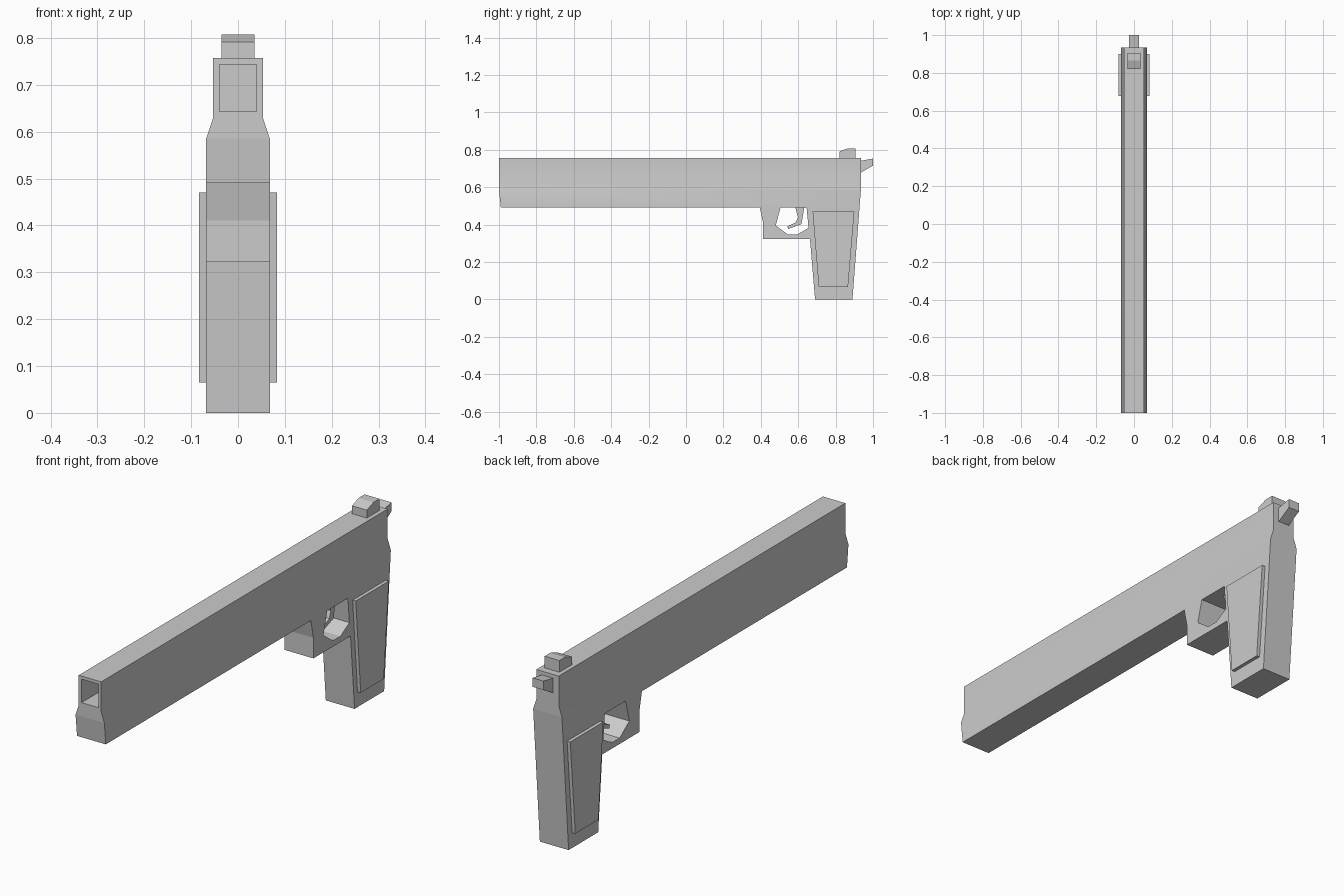
import bpy, bmesh, math
from mathutils import Vector

if "Cube" in bpy.data.objects:
    bpy.data.objects.remove(bpy.data.objects["Cube"])


def extrude_profile(points, x0, x1):
    """Side outline (y, z) extruded along x into a closed solid."""
    bm = bmesh.new()
    face = bm.faces.new([bm.verts.new((x0, y, z)) for y, z in points])
    res = bmesh.ops.extrude_face_region(bm, geom=[face], use_keep_orig=True)
    verts = [v for v in res["geom"] if isinstance(v, bmesh.types.BMVert)]
    bmesh.ops.translate(bm, verts=verts, vec=(x1 - x0, 0, 0))
    bmesh.ops.recalc_face_normals(bm, faces=bm.faces)
    return bm


def add_object(name, bm):
    mesh = bpy.data.meshes.new(name)
    bm.to_mesh(mesh)
    bm.free()
    obj = bpy.data.objects.new(name, mesh)
    bpy.context.collection.objects.link(obj)
    return obj


# Body: slide, trigger guard and grip in one outline
body_outline = [
    (-1.0, 0.757), (-1.0, 0.585), (-0.99, 0.49), (0.395, 0.49),
    (0.412, 0.41), (0.412, 0.322), (0.663, 0.322), (0.69, 0.0),
    (0.89, 0.0), (0.935, 0.585), (0.935, 0.757)]
trigger_hole = [
    (0.505, 0.49), (0.48, 0.395), (0.545, 0.347), (0.595, 0.347),
    (0.655, 0.382), (0.645, 0.49)]
W = 0.068
# The hole is reached through a zero-width-free split: lower frame and slide meet at z = 0.49
slide_outline = body_outline[:3] + [(0.9277, 0.49)] + body_outline[9:]
frame_outline = body_outline[3:9] + [(0.9277, 0.49)] + trigger_hole[::-1]

# Slide with narrower top and soft shoulder
bm = extrude_profile(slide_outline, -W, W)
for z in (0.585, 0.63):
    bmesh.ops.bisect_plane(bm, geom=bm.verts[:] + bm.edges[:] + bm.faces[:],
                           plane_co=(0, 0, z), plane_no=(0, 0, 1))
for v in bm.verts:
    if v.co.z > 0.6:
        v.co.x = math.copysign(0.053, v.co.x)
bm.normal_update()

# Square muzzle recess
muzzle = [f for f in bm.faces
          if f.normal.y < -0.9 and f.calc_center_median().z > 0.65]
bmesh.ops.inset_individual(bm, faces=muzzle, thickness=0.019)
res = bmesh.ops.extrude_discrete_faces(bm, faces=muzzle)
for f in res["faces"]:
    bmesh.ops.translate(bm, verts=f.verts[:], vec=Vector((0, 0.15, 0)))
slide = add_object("slide", bm)
for p in slide.data.polygons:
    p.use_smooth = True
slide.data.set_sharp_from_angle(angle=math.radians(30))
weighted = slide.modifiers.new("soft_shoulder", "WEIGHTED_NORMAL")
weighted.keep_sharp = True

# Grip frame with trigger guard
add_object("grip_frame", extrude_profile(frame_outline, -W, W))

# Grip panels on both sides
panel = [(0.677, 0.47), (0.90, 0.47), (0.866, 0.065), (0.71, 0.065)]
for name, s in (("left_grip_panel", -1), ("right_grip_panel", 1)):
    add_object(name, extrude_profile(panel, s * 0.06, s * 0.083))

# Small parts: trigger, rear sight and hammer
small_parts = {
    "trigger": (0.02, [(0.582, 0.50), (0.634, 0.50), (0.617, 0.402),
                       (0.545, 0.376), (0.543, 0.391), (0.588, 0.412),
                       (0.598, 0.44)]),
    "rear_sight": (0.035, [(0.82, 0.75), (0.82, 0.791), (0.865, 0.807),
                           (0.905, 0.807), (0.905, 0.75)]),
    "hammer": (0.026, [(0.925, 0.739), (1.0, 0.753), (1.0, 0.715),
                       (0.937, 0.679), (0.925, 0.679)]),
}
for name, (half, outline) in small_parts.items():
    add_object(name, extrude_profile(outline, -half, half))
